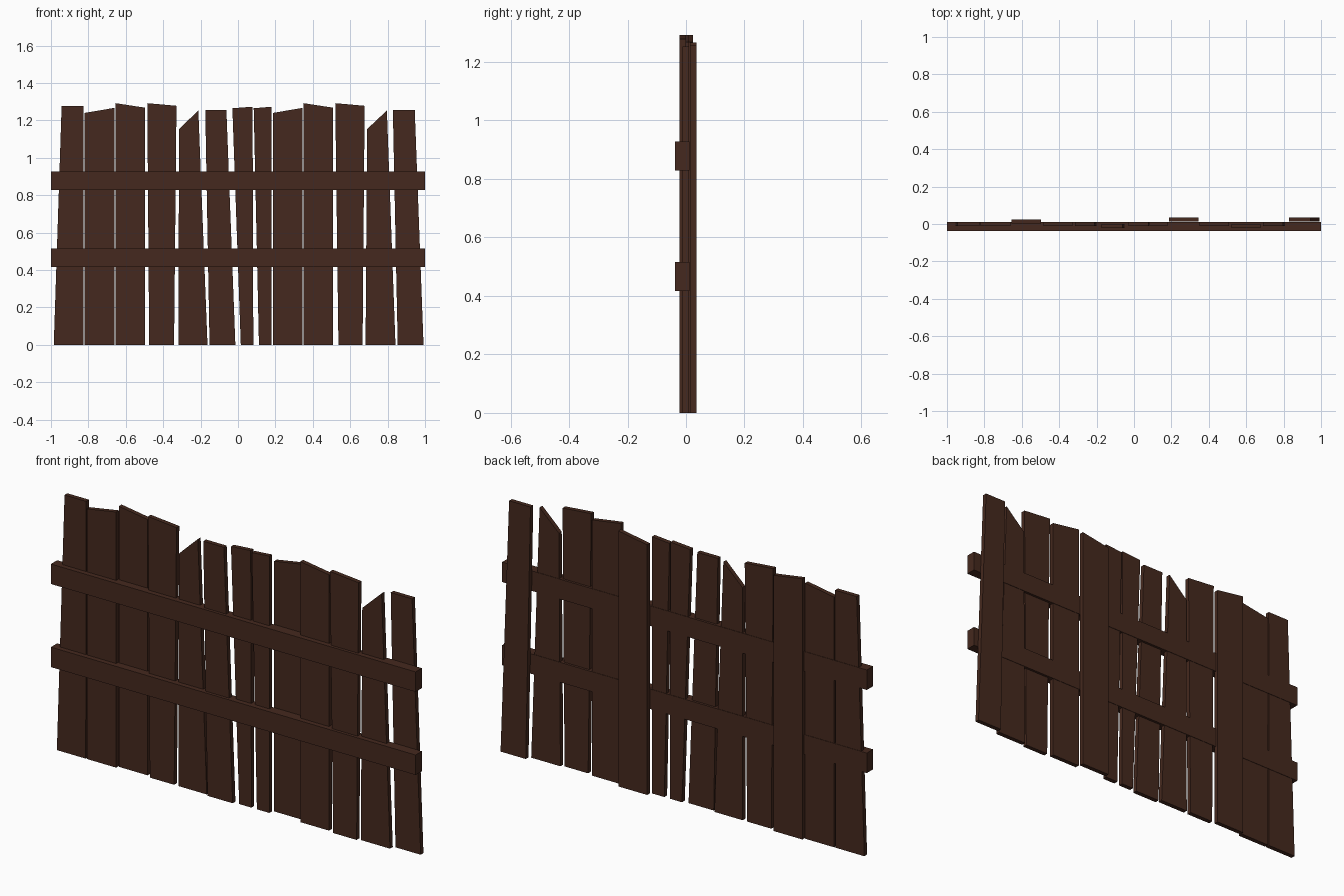
import bpy, bmesh

wood = bpy.data.materials.new("dark_wood")
wood.diffuse_color = (0.06, 0.022, 0.013, 1)


def slab(name, outline, y0, y1):
    """Extrude an x-z outline from y0 (front) to y1 (back)."""
    bm = bmesh.new()
    front = bm.faces.new([bm.verts.new((x, y0, z)) for x, z in outline])
    ext = bmesh.ops.extrude_face_region(bm, geom=[front])
    bmesh.ops.translate(bm, vec=(0, y1 - y0, 0),
                        verts=[v for v in ext["geom"] if isinstance(v, bmesh.types.BMVert)])
    bmesh.ops.recalc_face_normals(bm, faces=bm.faces)
    mesh = bpy.data.meshes.new(name)
    bm.to_mesh(mesh)
    bm.free()
    mesh.materials.append(wood)
    obj = bpy.data.objects.new(name, mesh)
    bpy.context.collection.objects.link(obj)


# Planks: bottom left/right x, top left/right x, top left/right z, front y
planks = [
    (-0.985, -0.827, -0.943, -0.825, 1.276, 1.276, -0.012),
    (-0.820, -0.660, -0.820, -0.660, 1.240, 1.267, -0.012),
    (-0.655, -0.497, -0.655, -0.497, 1.292, 1.268, 0.002),
    (-0.475, -0.342, -0.485, -0.329, 1.292, 1.278, -0.012),
    (-0.318, -0.163, -0.316, -0.212, 1.153, 1.253, -0.012),
    (-0.152, -0.014, -0.175, -0.062, 1.256, 1.256, -0.022),
    (0.015, 0.082, -0.030, 0.078, 1.265, 1.273, -0.012),
    (0.112, 0.180, 0.084, 0.180, 1.265, 1.273, -0.012),
    (0.188, 0.346, 0.188, 0.346, 1.240, 1.267, 0.014),
    (0.350, 0.508, 0.350, 0.508, 1.292, 1.268, -0.012),
    (0.537, 0.666, 0.520, 0.677, 1.292, 1.278, -0.022),
    (0.682, 0.842, 0.690, 0.796, 1.153, 1.253, -0.012),
    (0.854, 0.992, 0.828, 0.945, 1.256, 1.256, 0.014),
]
for i, (bl, br, tl, tr, zl, zr, y) in enumerate(planks, 1):
    slab(f"plank_{i}", [(bl, 0), (br, 0), (tr, zr), (tl, zl)], y, y + 0.022)

# Horizontal rails
for name, z in (("lower_rail", 0.417), ("upper_rail", 0.829)):
    slab(name, [(-1, z), (1, z), (1, z + 0.099), (-1, z + 0.099)], -0.037, 0.012)
